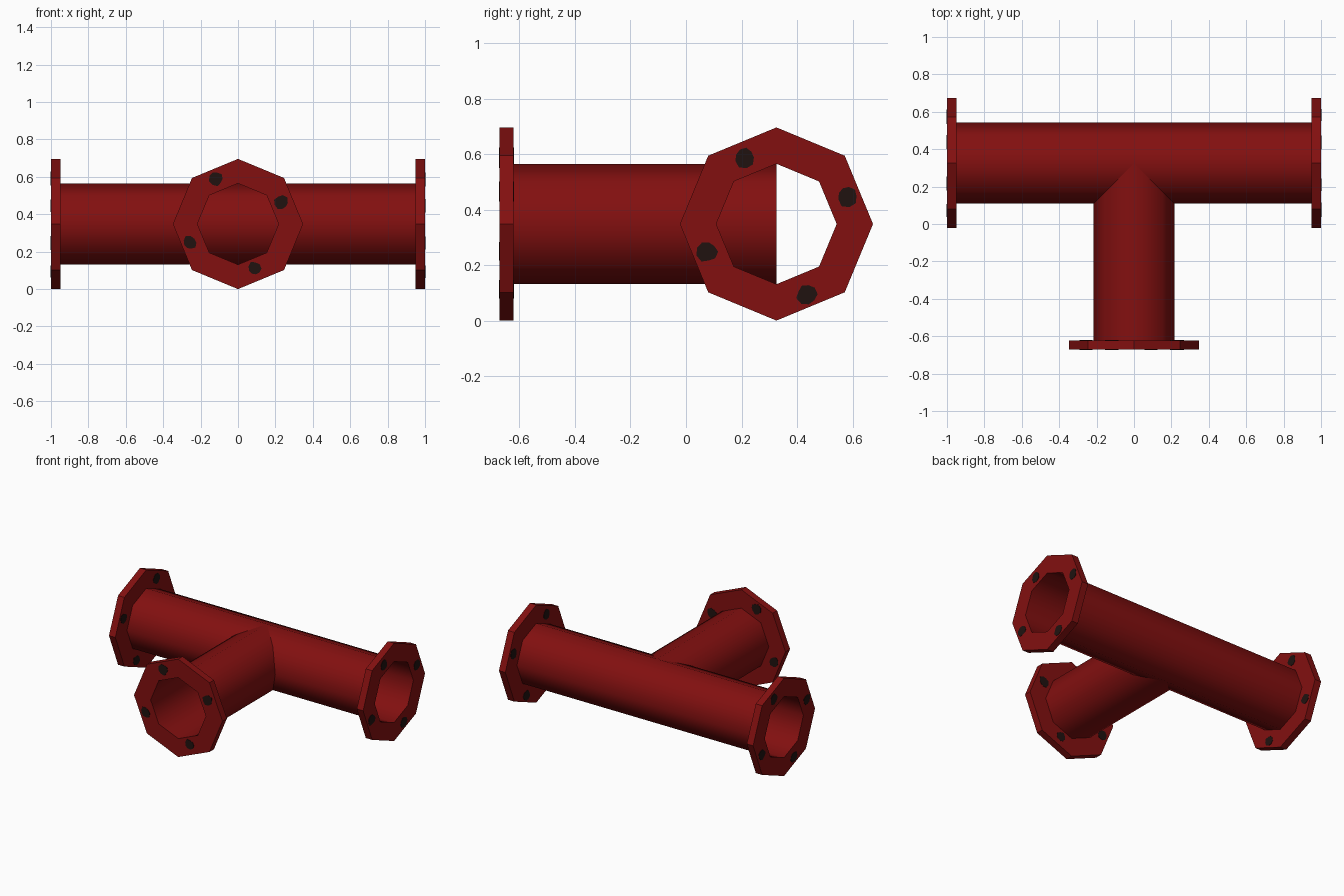
import bpy, bmesh, math, random
from mathutils import Matrix, Vector

if "Cube" in bpy.data.objects:
    bpy.data.objects.remove(bpy.data.objects["Cube"])

random.seed(4)
SIDES, R_PIPE, R_FLANGE, THICK = 8, 0.217, 0.348, 0.05
CENTRE = Vector((0, 0.326, 0.348))
UP = Vector((0, 0, 1))


def material(name, rgb):
    m = bpy.data.materials.new(name)
    m.diffuse_color = (*rgb, 1)
    m.use_nodes = True
    m.node_tree.nodes["Principled BSDF"].inputs["Base Color"].default_value = m.diffuse_color
    return m


RED = material("dark red paint", (0.225, 0.005, 0.005))
BLACK = material("bolt black", (0.014, 0.006, 0.005))


def frame(normal):
    # local x = right seen from outside, y = up, z = outward along the pipe
    n = Vector(normal)
    u = UP.cross(n)
    return Matrix.Translation(CENTRE) @ Matrix((u, UP, n)).transposed().to_4x4()


def add(name, bm, mat, matrix, smooth=False):
    bmesh.ops.transform(bm, matrix=matrix, verts=bm.verts)
    me = bpy.data.meshes.new(name)
    bm.to_mesh(me)
    bm.free()
    me.materials.append(mat)
    for p in me.polygons:
        p.use_smooth = smooth
    ob = bpy.data.objects.new(name, me)
    bpy.context.collection.objects.link(ob)
    return ob


def lathe(profile):
    # octagonal sweep of (radius, height) points, open at both ends
    bm = bmesh.new()
    rings = [[bm.verts.new((r * math.cos(2 * math.pi * i / SIDES),
                            r * math.sin(2 * math.pi * i / SIDES), h))
              for i in range(SIDES)] for r, h in profile]
    for a, b in zip(rings, rings[1:]):
        for i in range(SIDES):
            j = (i + 1) % SIDES
            bm.faces.new((a[i], a[j], b[j], b[i]))
    return bm


def bolt_marks(spots, heights):
    # thin ragged plates on both faces of a flange
    bm = bmesh.new()
    for u, v in spots:
        radii = [random.uniform(0.031, 0.042) for _ in range(9)]
        for h in heights:
            ring = [bm.verts.new((u + r * math.cos(2 * math.pi * i / 9),
                                  v + r * math.sin(2 * math.pi * i / 9), h - 0.002))
                    for i, r in enumerate(radii)]
            face = bm.faces.new(ring)
            ext = bmesh.ops.extrude_face_region(bm, geom=[face], use_keep_orig=True)
            vs = [g for g in ext["geom"] if isinstance(g, bmesh.types.BMVert)]
            bmesh.ops.translate(bm, verts=vs, vec=(0, 0, 0.004))
    bmesh.ops.recalc_face_normals(bm, faces=bm.faces)
    return bm


# Thin-walled pipes: the straight run and the branch meeting its axis
add("main_pipe", lathe([(R_PIPE, -1), (R_PIPE, 1)]), RED, frame((1, 0, 0)), True)
add("branch_pipe", lathe([(R_PIPE, 0), (R_PIPE, 0.998)]), RED, frame((0, -1, 0)), True)

# Flanges with their bolt marks
END_SPOTS = [(-0.115, 0.24), (0.255, 0.1), (-0.25, -0.1), (0.11, -0.253)]
FRONT_SPOTS = [(-0.115, 0.243), (0.232, 0.115), (-0.258, -0.1), (0.09, -0.238)]
for name, normal, end, spots in (("right", (1, 0, 0), 1.0, END_SPOTS),
                                 ("left", (-1, 0, 0), 1.0, END_SPOTS),
                                 ("front", (0, -1, 0), 0.998, FRONT_SPOTS)):
    back = end - THICK
    ring = lathe([(R_PIPE, back), (R_FLANGE, back), (R_FLANGE, end), (R_PIPE, end)])
    add(name + "_flange", ring, RED, frame(normal))
    add(name + "_bolt_marks", bolt_marks(spots, (back, end)), BLACK, frame(normal))
